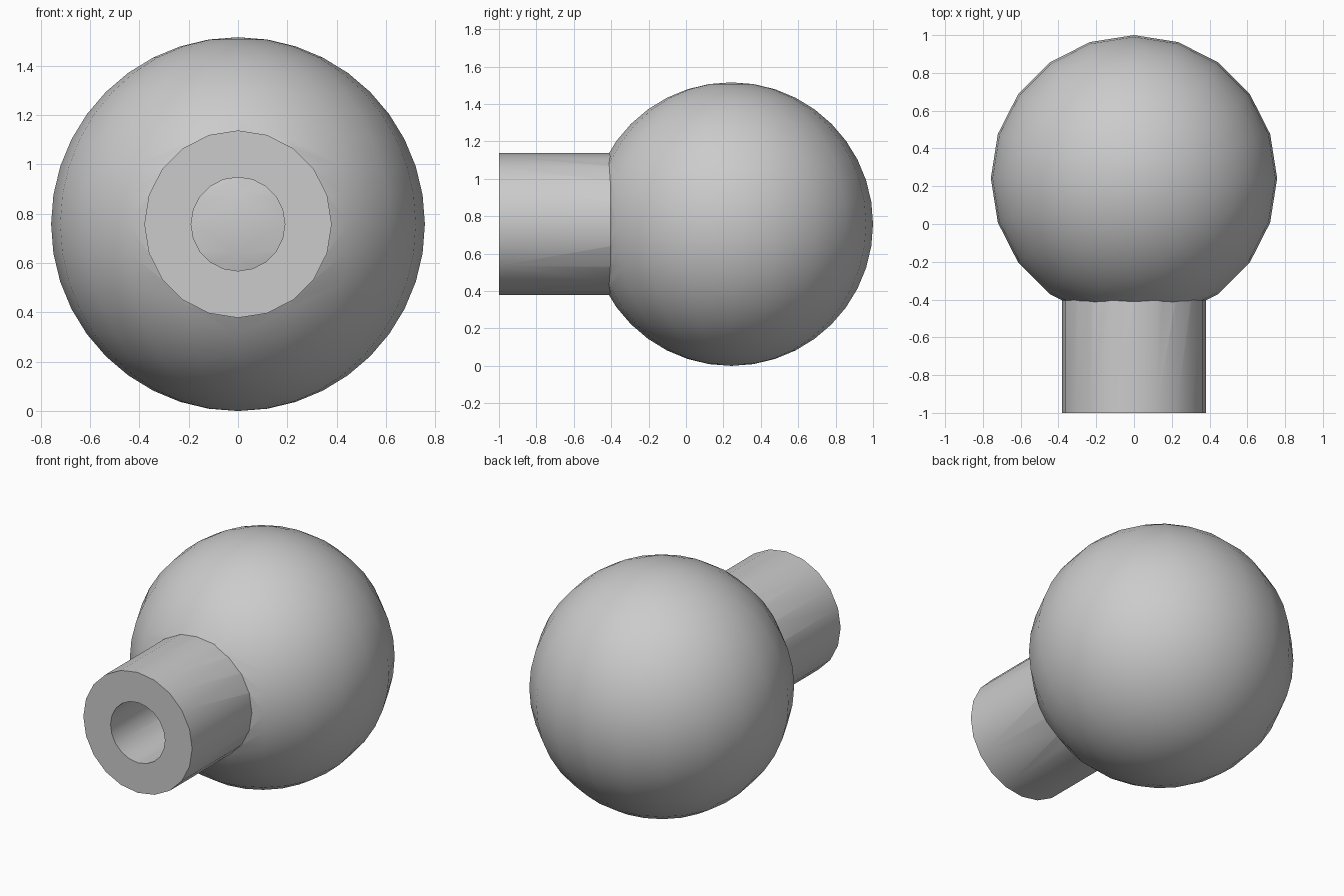
import bpy, bmesh, math

if "Cube" in bpy.data.objects:
    bpy.data.objects.remove(bpy.data.objects["Cube"])

SIDES = 20
R = 0.758
CY, CZ = 1 - R, R


def add_object(name, bm):
    bmesh.ops.recalc_face_normals(bm, faces=bm.faces)
    mesh = bpy.data.meshes.new(name)
    bm.to_mesh(mesh)
    bm.free()
    obj = bpy.data.objects.new(name, mesh)
    bpy.context.collection.objects.link(obj)
    return obj


# Ball with 20 meridians and 20 rings, poles up and down
bm = bmesh.new()
bmesh.ops.create_uvsphere(bm, u_segments=SIDES, v_segments=20, radius=R)
bmesh.ops.translate(bm, verts=bm.verts, vec=(0, CY, CZ))
ball = add_object("ball_knob", bm)

# Hollow neck: rectangular wall profile (radius, y) turned about the y axis
profile = [(0.38, -1), (0.38, -0.3), (0.19, -0.3), (0.19, -1)]
bm = bmesh.new()
rings = []
for i in range(SIDES):
    a = 2 * math.pi * i / SIDES
    rings.append([bm.verts.new((r * math.cos(a), y, CZ + r * math.sin(a)))
                  for r, y in profile])
for i in range(SIDES):
    p, q = rings[i], rings[(i + 1) % SIDES]
    for j in range(4):
        k = (j + 1) % 4
        bm.faces.new((p[j], p[k], q[k], q[j]))
neck = add_object("neck_cutter", bm)
neck.hide_render = True

# Join the neck to the ball; the bore ends on the ball's surface
mod = ball.modifiers.new("join_neck", 'BOOLEAN')
mod.operation = 'UNION'
mod.solver = 'EXACT'
mod.object = neck
bpy.context.view_layer.objects.active = ball
ball.select_set(True)
bpy.ops.object.modifier_apply(modifier=mod.name)
bpy.data.objects.remove(neck)
ball.name = "ball_knob_with_neck"

# Smooth round faces, crisp rims and junction
bpy.ops.object.shade_smooth_by_angle(angle=math.radians(30))
